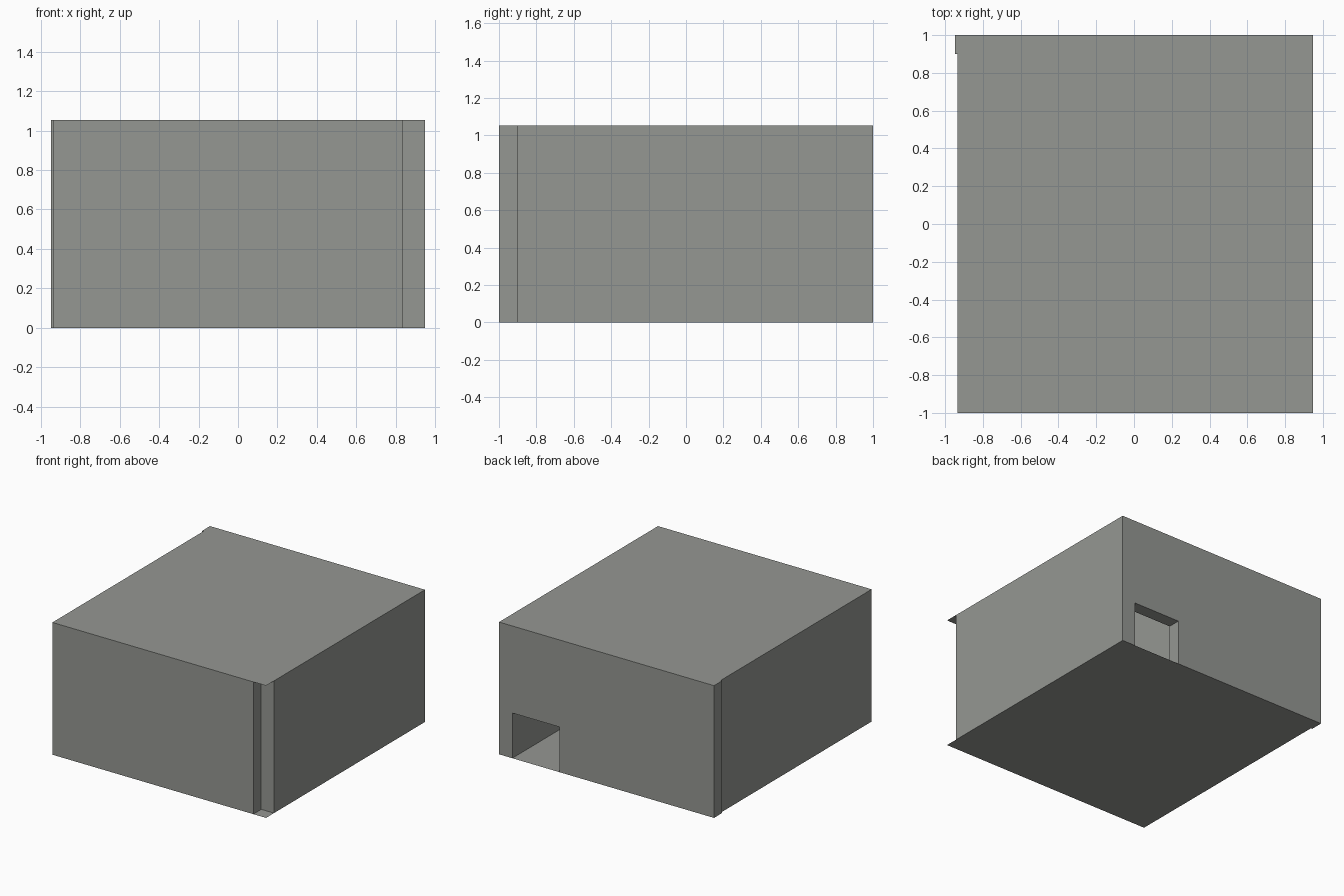
import bpy, bmesh

if "Cube" in bpy.data.objects:
    bpy.data.objects.remove(bpy.data.objects["Cube"])

H = 1.053            # wall height
X, XL = 0.947, -0.935  # outer right side, left wall face

grey = bpy.data.materials.new("concrete_grey")
grey.diffuse_color = (0.30, 0.31, 0.29, 1)
grey.use_nodes = True
grey.node_tree.nodes["Principled BSDF"].inputs["Base Color"].default_value = grey.diffuse_color


def prism(name, outline, z0, z1):
    """Extrude a plan outline from z0 to z1 (a single sheet when equal)."""
    bm = bmesh.new()
    face = bm.faces.new([bm.verts.new((x, y, z0)) for x, y in outline])
    if z1 > z0:
        top = bmesh.ops.extrude_face_region(bm, geom=[face])["geom"]
        moved = [v for v in top if isinstance(v, bmesh.types.BMVert)]
        bmesh.ops.translate(bm, verts=moved, vec=(0, 0, z1 - z0))
        bmesh.ops.recalc_face_normals(bm, faces=bm.faces)
    mesh = bpy.data.meshes.new(name)
    bm.to_mesh(mesh)
    bm.free()
    mesh.materials.append(grey)
    ob = bpy.data.objects.new(name, mesh)
    bpy.context.collection.objects.link(ob)
    return ob


def rect(x0, x1, y0, y1):
    return [(x0, y0), (x1, y0), (x1, y1), (x0, y1)]


# Walls: open corner at the front right, small step at the back left
walls = prism("walls", [(XL, -1), (0.835, -1), (0.835, -0.9), (X, -0.9),
                        (X, 1), (-X, 1), (-X, 0.9), (XL, 0.9)], 0, H)

# Hollow rooms either side of a partition, and the low back doorway
cutters = [
    prism("room_cutter", rect(-0.83, 0.2, -0.895, 0.9), -0.1, H + 0.1),
    prism("passage_cutter", rect(0.3, 0.83, -0.895, 0.9), -0.1, H + 0.1),
    prism("doorway_cutter", rect(0.415, 0.83, 0.8, 1.1), -0.1, 0.36),
]
for cutter in cutters:
    cutter.hide_render = True
    cutter.hide_set(True)
    mod = walls.modifiers.new(cutter.name, "BOOLEAN")
    mod.operation = "DIFFERENCE"
    mod.solver = "EXACT"
    mod.object = cutter

# Thin floor and roof sheets cover the open corner too
floor = prism("floor", rect(XL, X, -1, 1), 0, 0)
roof = prism("roof", rect(XL, X, -1, 1), H, H)
